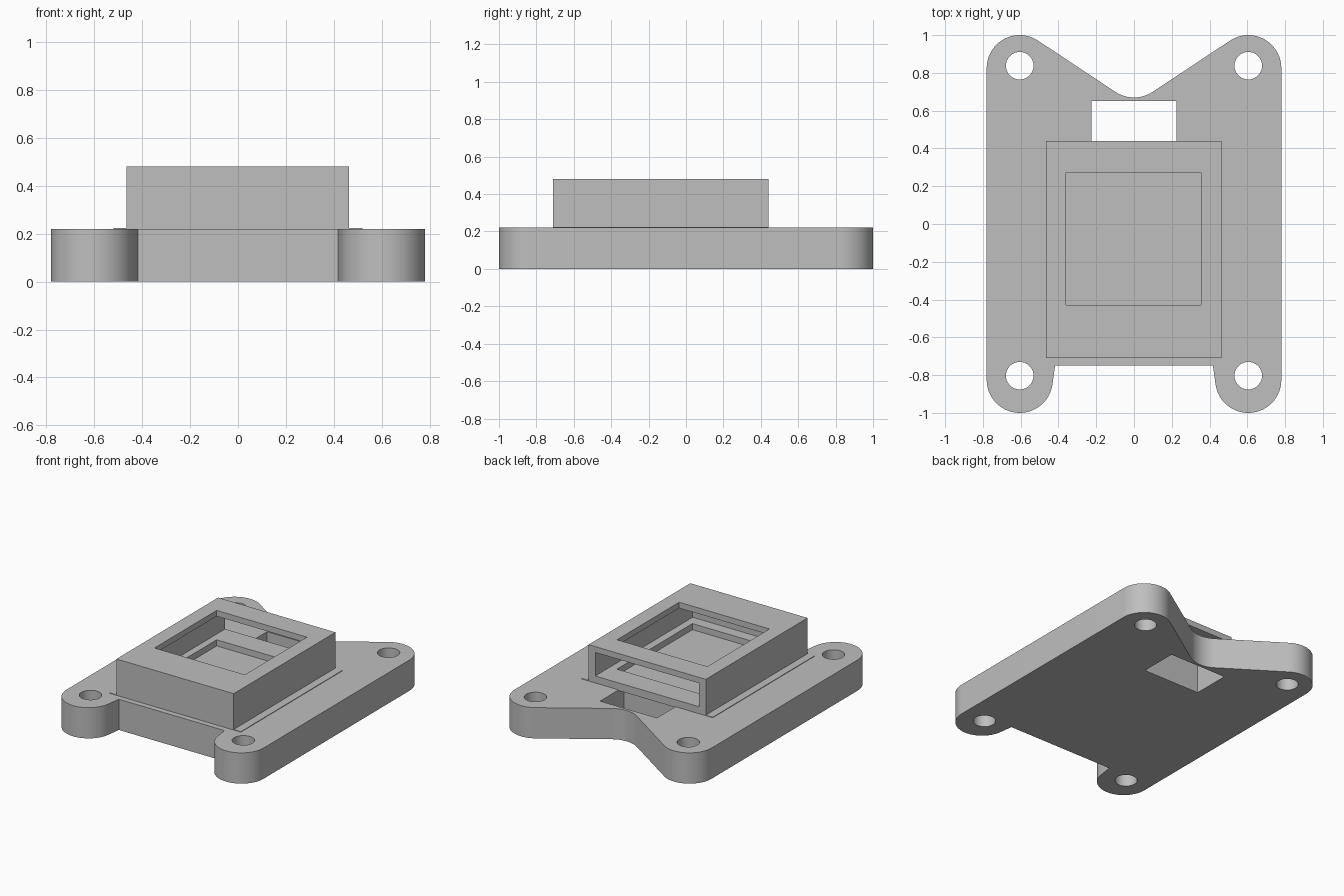
import bpy
import bmesh
from math import cos, sin, radians

if "Cube" in bpy.data.objects:
    bpy.data.objects.remove(bpy.data.objects["Cube"])

grey = bpy.data.materials.new("plain_grey")
grey.use_nodes = True
grey.diffuse_color = (0.52, 0.52, 0.52, 1)
grey.node_tree.nodes["Principled BSDF"].inputs["Base Color"].default_value = grey.diffuse_color


def prism(name, outline, z0, z1):
    """Extrude a flat outline from z0 to z1."""
    bm = bmesh.new()
    face = bm.faces.new([bm.verts.new((x, y, z0)) for x, y in outline])
    top = bmesh.ops.extrude_face_region(bm, geom=[face])["geom"]
    bmesh.ops.translate(bm, vec=(0, 0, z1 - z0),
                        verts=[v for v in top if isinstance(v, bmesh.types.BMVert)])
    bmesh.ops.recalc_face_normals(bm, faces=bm.faces)
    mesh = bpy.data.meshes.new(name)
    bm.to_mesh(mesh)
    bm.free()
    mesh.materials.append(grey)
    ob = bpy.data.objects.new(name, mesh)
    bpy.context.collection.objects.link(ob)
    return ob


def block(name, x0, x1, y0, y1, z0, z1):
    return prism(name, [(x0, y0), (x1, y0), (x1, y1), (x0, y1)], z0, z1)


def arc(cx, cy, r, start, end, steps):
    angles = [radians(start + (end - start) * i / steps) for i in range(steps + 1)]
    return [(cx + r * cos(a), cy + r * sin(a)) for a in angles]


def activate(ob):
    bpy.ops.object.select_all(action="DESELECT")
    ob.select_set(True)
    bpy.context.view_layer.objects.active = ob


def cut(ob, cutter):
    """Subtract the cutter and discard it."""
    cutter.hide_render = True
    activate(ob)
    mod = ob.modifiers.new("cut", "BOOLEAN")
    mod.operation, mod.solver, mod.object = "DIFFERENCE", "EXACT", cutter
    bpy.ops.object.modifier_apply(modifier=mod.name)
    bpy.data.objects.remove(cutter)


# Base plate: half outline with rounded ears and a back valley, then mirrored
EAR_X, EAR_Y, EAR_R = 0.605, 0.825, 0.175
half = arc(0, 0.85, 0.18, -90, -56.6, 8)
half += arc(EAR_X, EAR_Y, EAR_R, 123.4, 0, 24)
half += arc(EAR_X, -EAR_Y, EAR_R, 0, -172, 32)
half.append((0.418, -0.75))
outline = half + [(-x, y) for x, y in reversed(half[1:])]
base = prism("base_plate", outline, 0, 0.22)

# Screw holes and cable slot
for x in (-EAR_X, EAR_X):
    for y in (-0.803, 0.838):
        cut(base, prism("hole_cutter", arc(x, y, 0.073, 0, 350, 35), -0.1, 0.4))
cut(base, block("slot_cutter", -0.225, 0.225, 0.38, 0.65, -0.1, 0.4))
activate(base)
bpy.ops.object.shade_smooth_by_angle(angle=radians(25))

# Thin flange under the housing
block("flange", -0.52, 0.52, -0.71, 0.44, 0.215, 0.224)

# Housing: open at the back, window on top, recess in the floor
housing = block("housing", -0.465, 0.463, -0.71, 0.44, 0.22, 0.48)
cut(housing, block("cavity_cutter", -0.41, 0.41, -0.66, 0.6, 0.27, 0.438))
cut(housing, block("window_cutter", -0.36, 0.355, -0.43, 0.273, 0.4, 0.6))
cut(housing, block("recess_cutter", -0.36, 0.355, -0.58, 0.273, 0.226, 0.3))
